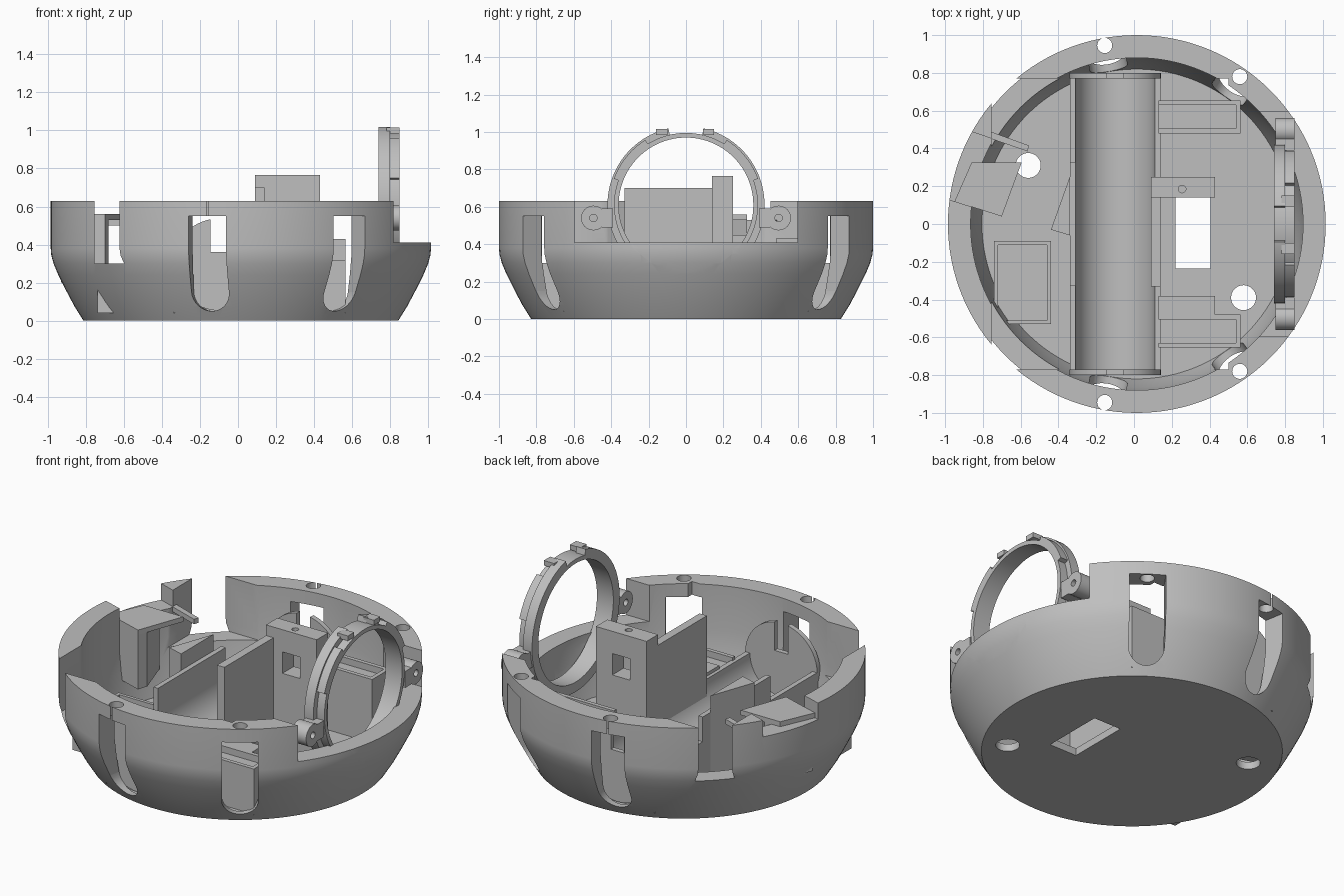
import bpy, bmesh, math
from mathutils import Matrix, Vector

default = bpy.data.objects.get("Cube")
if default:
    bpy.data.objects.remove(default, do_unlink=True)

grey = bpy.data.materials.new("plain_grey")
grey.use_nodes = True
COLOR = (0.52, 0.52, 0.52, 1)
grey.diffuse_color = COLOR
grey.node_tree.nodes["Principled BSDF"].inputs["Base Color"].default_value = COLOR

CX = 0.015      # bowl axis
FLOOR = 0.045   # top of the bowl floor


def finish(name, bm):
    bmesh.ops.recalc_face_normals(bm, faces=bm.faces)
    mesh = bpy.data.meshes.new(name)
    bm.to_mesh(mesh)
    bm.free()
    mesh.materials.append(grey)
    ob = bpy.data.objects.new(name, mesh)
    bpy.context.scene.collection.objects.link(ob)
    return ob


def box(name, x, y, z):
    bm = bmesh.new()
    bmesh.ops.create_cube(bm, size=1)
    for v in bm.verts:
        v.co = Vector([(r[0] + r[1]) / 2 + c * (r[1] - r[0]) for c, r in zip(v.co, (x, y, z))])
    return finish(name, bm)


def cylinder(name, center, radius, depth, axis="Z", segments=48):
    bm = bmesh.new()
    bmesh.ops.create_cone(bm, cap_ends=True, segments=segments, radius1=radius,
                          radius2=radius, depth=depth)
    turn = {"X": Matrix.Rotation(math.pi / 2, 4, "Y"),
            "Y": Matrix.Rotation(math.pi / 2, 4, "X"), "Z": Matrix()}[axis]
    bm.transform(Matrix.Translation(center) @ turn)
    return finish(name, bm)


def prism(name, points, z0, z1):
    bm = bmesh.new()
    face = bm.faces.new([bm.verts.new((x, y, z0)) for x, y in points])
    top = bmesh.ops.extrude_face_region(bm, geom=[face])["geom"]
    bmesh.ops.translate(bm, vec=(0, 0, z1 - z0),
                        verts=[g for g in top if isinstance(g, bmesh.types.BMVert)])
    return finish(name, bm)


def lathe(name, profile, center, segments=128):
    bm = bmesh.new()
    rings = []
    for r, z in profile:
        if r == 0:
            rings.append([bm.verts.new((0, 0, z))] * segments)
        else:
            rings.append([bm.verts.new((r * math.cos(a), r * math.sin(a), z))
                          for a in (math.tau * i / segments for i in range(segments))])
    for low, high in zip(rings, rings[1:]):
        for i in range(segments):
            j = (i + 1) % segments
            corners = list(dict.fromkeys((low[i], low[j], high[j], high[i])))
            bm.faces.new(corners)
    bm.transform(Matrix.Translation(center))
    return finish(name, bm)


def arc_band(name, r0, r1, x0, x1, start, end, center_z, steps=64):
    # Band around the x axis; angles in degrees, 90 is up
    bm = bmesh.new()
    full = end - start >= 360
    rows = []
    for i in range(steps if full else steps + 1):
        a = math.radians(start + (end - start) * i / steps)
        rows.append([bm.verts.new((x, r * math.cos(a), center_z + r * math.sin(a)))
                     for x, r in ((x0, r0), (x1, r0), (x1, r1), (x0, r1))])
    pairs = list(zip(rows, rows[1:])) + ([(rows[-1], rows[0])] if full else [])
    for a, b in pairs:
        for k in range(4):
            m = (k + 1) % 4
            bm.faces.new((a[k], a[m], b[m], b[k]))
    if not full:
        bm.faces.new(rows[0])
        bm.faces.new(rows[-1])
    return finish(name, bm)


def cut(ob, *cutters):
    bpy.context.view_layer.objects.active = ob
    for c in cutters:
        c.hide_render = True
        mod = ob.modifiers.new("cut", "BOOLEAN")
        mod.operation, mod.solver, mod.object = "DIFFERENCE", "EXACT", c
        bpy.ops.object.modifier_apply(modifier=mod.name)
        bpy.data.objects.remove(c, do_unlink=True)
    return ob


# Bowl shell
shell = lathe("bowl_shell", [
    (0, 0), (0.828, 0), (0.875, 0.075), (0.92, 0.16), (0.96, 0.24), (0.985, 0.3),
    (0.997, 0.345), (1, 0.38), (1, 0.63), (0.88, 0.63), (0.88, 0.36), (0.865, 0.25),
    (0.84, 0.12), (0.82, FLOOR), (0, FLOOR)], (CX, 0, 0))

# Inner clearance, ring opening and floor holes
cut(shell,
    box("c", (-0.755, 0.5), (-0.77, 0.77), (0.3, 1)),
    box("c", (0.66, 1.3), (-0.595, 0.595), (0.41, 1)),
    cylinder("c", (1, 0, 0.61), 0.36, 0.6, "X", 64),
    box("c", (0.22, 0.405), (-0.235, 0.145), (-0.1, 0.2)),
    cylinder("c", (-0.56, 0.31, 0), 0.066, 0.4),
    cylinder("c", (0.58, -0.39, 0), 0.066, 0.4))

# Tilted notch in the left rim
cut(shell, prism("c", [(-1.2, 0.2), (-0.7, 0.04), (-0.6, 0.4), (-1.1, 0.57)], 0.53, 1))

# Arched side windows and the screw holes above them
for hx, hy in ((-0.155, 0.945), (0.56, 0.78)):
    for side in (-1, 1):
        angle = math.atan2(hy * side, hx - CX)
        place = Matrix.Translation((CX, 0, 0)) @ Matrix.Rotation(angle, 4, "Z")
        slot = box("c", (0.74, 1.2), (-0.1, 0.1), (0.15, 0.55))
        arch = cylinder("c", (0.97, 0, 0.15), 0.0999, 0.46, "X", 32)
        for c in (slot, arch):
            c.data.transform(place)
        cut(shell, slot, arch, cylinder("c", (hx, hy * side, 0.6), 0.04, 0.3, segments=24))

# Long cradle with a half-round trough
cut(box("cradle_trough", (-0.34, 0.14), (-0.78, 0.78), (0.04, 0.3)),
    cylinder("c", (-0.1, 0, 0.3), 0.21, 1.54, "Y", 64))
for name, side in (("front", -1), ("back", 1)):
    cut(cylinder(name + "_cradle_end", (-0.1, side * 0.785, 0.295), 0.242, 0.03, "Y", 64),
        box("c", (-0.145, -0.055), (side * 0.785 - 0.1, side * 0.785 + 0.1), (0.36, 0.8)))
box("cradle_tall_panel", (0.09, 0.14), (-0.33, 0.16), (0.04, 0.7))
box("cradle_low_panel", (-0.34, -0.31), (-0.325, 0.325), (0.04, 0.45))
prism("cradle_side_wedge", [(-0.44, -0.03), (-0.34, -0.06), (-0.34, 0.25)], 0.04, 0.55)

# Tall sensor post with a square window and a pilot hole
cut(box("sensor_post", (0.09, 0.43), (0.14, 0.25), (0.04, 0.765)),
    box("c", (0.2, 0.32), (0, 0.4), (0.5, 0.63)),
    cylinder("c", (0.255, 0.185, 0.765), 0.02, 0.12, segments=20))

# Rectangular pockets beside the cradle
for name, side, height in (("front_pocket", -1, 0.32), ("back_pocket", 1, 0.43)):
    ys = sorted((side * 0.48, side * 0.655))
    cut(box(name, (0.13, 0.565), ys, (0.04, height)),
        box("c", (0.1, 0.54), (ys[0] + 0.025, ys[1] - 0.025), (height - 0.04, 1)))
box("front_pocket_step", (0.13, 0.43), (-0.49, -0.38), (0.04, 0.32))

# Shallow tray
cut(box("tray", (-0.74, -0.44), (-0.53, -0.09), (0.04, 0.22)),
    box("c", (-0.72, -0.46), (-0.51, -0.11), (0.18, 1)))

# Tilted mount by the left notch
prism("mount_block", [(-0.93, 0.115), (-0.7, 0.04), (-0.68, 0.1), (-0.755, 0.325),
                      (-0.85, 0.325)], 0.2, 0.56)
prism("mount_shelf", [(-0.95, 0.12), (-0.7, 0.04), (-0.595, 0.325), (-0.86, 0.325)], 0.53, 0.56)
prism("mount_bar", [(-0.84, 0.48), (-0.565, 0.385), (-0.555, 0.415), (-0.83, 0.515)], 0.5, 0.53)

# Upright ring with a split outer collar
RING_Z = 0.61
arc_band("ring_inner", 0.36, 0.385, 0.74, 0.85, 0, 360, RING_Z, 96)
arc_band("ring_collar", 0.383, 0.42, 0.74, 0.8, 103, 437, RING_Z, 96)
for name, start in (("back", 20), ("front", 122)):
    arc_band(name + "_ring_flange", 0.383, 0.41, 0.8, 0.85, start, start + 38, RING_Z, 16)
for y in (-0.13, 0.12):
    box("ring_clip", (0.78, 0.85), (y - 0.03, y + 0.03), (0.985, 1.015))

# Hinge ears on the ring
for name, side in (("front", -1), ("back", 1)):
    ear = cylinder(name + "_hinge_ear", (0.8, side * 0.495, 0.54), 0.066, 0.1, "X", 32)
    cut(ear, cylinder("c", (0.8, side * 0.495, 0.54), 0.02, 0.4, "X", 16))
    box(name + "_hinge_arm", (0.75, 0.85), sorted((side * 0.39, side * 0.45)), (0.49, 0.59))

# Smooth shading with sharp edges kept
bpy.ops.object.select_all(action="DESELECT")
for ob in bpy.context.scene.collection.objects:
    if ob.type == "MESH":
        ob.select_set(True)
bpy.context.view_layer.objects.active = shell
bpy.ops.object.shade_smooth_by_angle(angle=math.radians(30))
